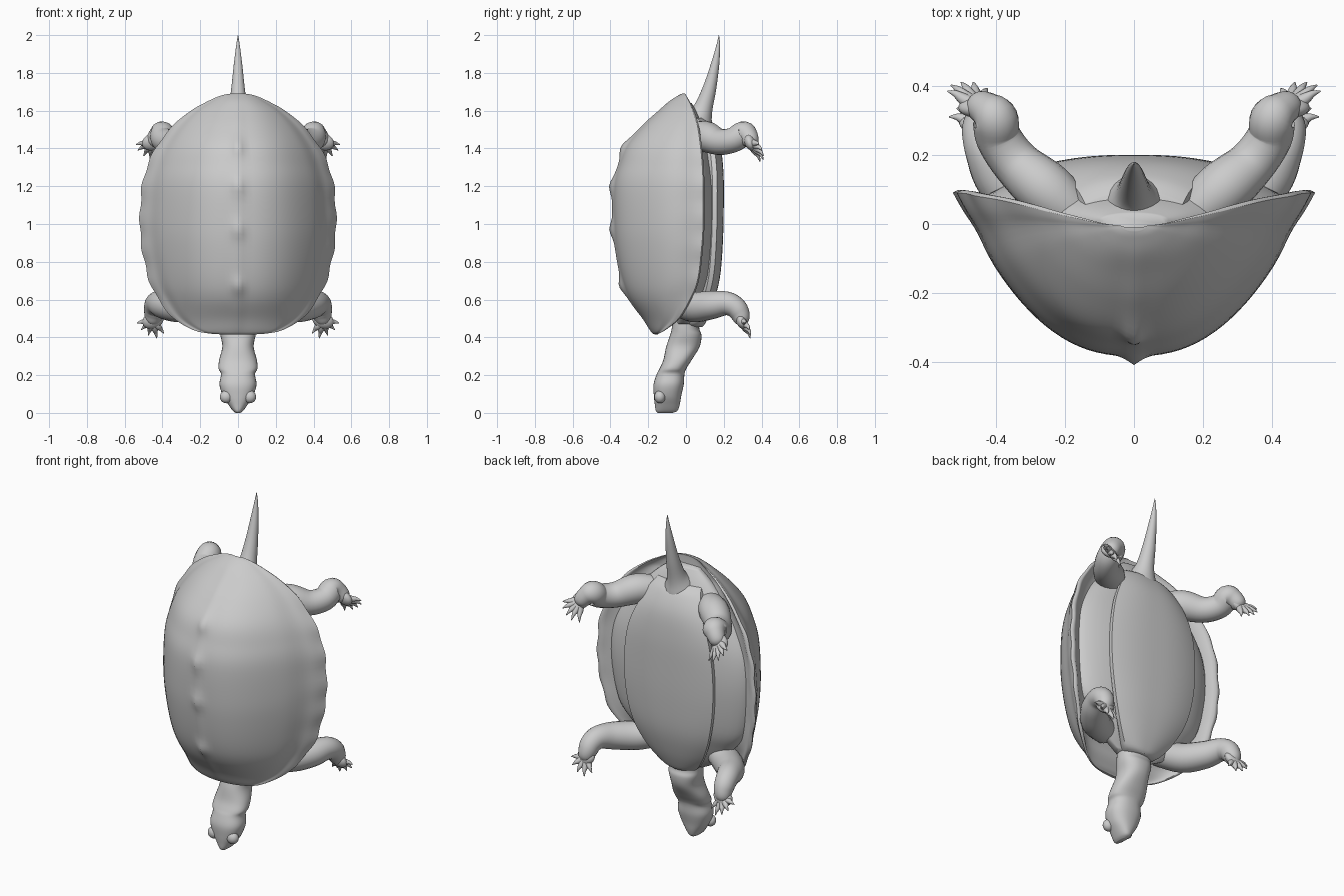
import bpy, bmesh, math
from mathutils import Vector

if "Cube" in bpy.data.objects:
    bpy.data.objects.remove(bpy.data.objects["Cube"])


def spline(rows, n=5):
    """Catmull-Rom through rows of numbers, n steps per span."""
    out = []
    for i in range(len(rows) - 1):
        p0, p1, p2 = rows[max(i - 1, 0)], rows[i], rows[i + 1]
        p3 = rows[min(i + 2, len(rows) - 1)]
        for k in range(n):
            t = k / n
            out.append([0.5 * (2 * b + (c - a) * t + (2 * a - 5 * b + 4 * c - d) * t * t
                               + (3 * b - a - 3 * c + d) * t ** 3)
                        for a, b, c, d in zip(p0, p1, p2, p3)])
    out.append(list(rows[-1]))
    return out


def loft(name, rings, angle=60):
    """Skin closed rings of points and cap both ends."""
    bm = bmesh.new()
    vs = [[bm.verts.new(p) for p in r] for r in rings]
    m = len(vs[0])
    for a, b in zip(vs, vs[1:]):
        for i in range(m):
            j = (i + 1) % m
            bm.faces.new((a[i], a[j], b[j], b[i]))
    bm.faces.new(vs[0])
    bm.faces.new(vs[-1])
    bmesh.ops.recalc_face_normals(bm, faces=bm.faces)
    me = bpy.data.meshes.new(name)
    bm.to_mesh(me)
    bm.free()
    ob = bpy.data.objects.new(name, me)
    bpy.context.collection.objects.link(ob)
    bpy.context.view_layer.objects.active = ob
    ob.select_set(True)
    bpy.ops.object.shade_smooth_by_angle(angle=math.radians(angle))
    ob.select_set(False)
    return ob


def tube(name, rows, sides=20, n=5):
    """Round tube through rows of x, y, z, radius."""
    pts = spline(rows, n)
    pos = [Vector(p[:3]) for p in pts]
    rings, tan, u = [], None, None
    for i, p in enumerate(pts):
        new = (pos[min(i + 1, len(pos) - 1)] - pos[max(i - 1, 0)]).normalized()
        u = new.orthogonal().normalized() if tan is None else tan.rotation_difference(new) @ u
        tan = new
        v = tan.cross(u)
        r = max(p[3], 0.001)
        rings.append([pos[i] + r * (u * math.cos(a) + v * math.sin(a))
                      for a in (2 * math.pi * k / sides for k in range(sides))])
    return loft(name, rings)


def ball(name, loc, scale, rot=(0, 0, 0)):
    bpy.ops.mesh.primitive_uv_sphere_add(segments=24, ring_count=14, location=loc, rotation=rot)
    ob = bpy.context.object
    ob.name = name
    ob.scale = scale
    bpy.ops.object.shade_smooth()
    ob.select_set(False)


# Carapace: z, half width, rim y, dome y
shell_rows = [(.415, .06, -.15, -.16), (.42, .15, -.145, -.175), (.44, .24, -.11, -.19),
              (.50, .34, -.04, -.225), (.60, .42, .02, -.295), (.70, .47, .06, -.335),
              (.85, .505, .08, -.365), (1.0, .52, .09, -.38), (1.2, .508, .09, -.38),
              (1.32, .475, .085, -.35), (1.42, .425, .075, -.31), (1.52, .345, .06, -.225),
              (1.60, .25, .035, -.14), (1.65, .16, .015, -.085), (1.68, .09, .0, -.04),
              (1.69, .04, -.005, -.02)]
rings = []
for z, w, yr, ya in spline(shell_rows, 6):
    depth = yr - ya
    wave = 0.009 * math.sin(z * 38) * min(1, depth * 4)
    knob = sum(math.exp(-((z - k) / .045) ** 2) for k in (.67, .97, 1.2, 1.41))
    ring = []
    for k in range(61):  # dome with a knobbed keel and a slightly flared, wavy rim
        u = math.cos(math.pi * k / 60)
        h = depth * (1 - abs(u) ** 2.4)
        h -= .016 * math.exp(-((abs(u) - .88) / .06) ** 2) * min(1, depth * 3)
        h += (.008 + .02 * knob) * math.exp(-(u * w / .028) ** 2) * min(1, depth * 4)
        ring.append((u * w * (1 + wave * abs(u) ** 14), yr - h, z))
    for k in range(1, 40):  # recessed underside
        u = -math.cos(math.pi * k / 40)
        lip = min(.03, depth * .15) * min(1, (1 - u ** 2) * 12) * abs(u) ** 8
        dip = min(.05, depth * .25) * (1 - abs(u) ** 6)
        ring.append((u * w * (1 + wave * abs(u) ** 14), yr + lip - dip, z))
    rings.append(ring)
loft("carapace", rings)

# Body between the shells: z, half width, belly y
body_rows = [(.47, .12, .02), (.54, .24, .06), (.64, .33, .105), (.76, .42, .14),
             (1.0, .465, .165), (1.2, .45, .16), (1.36, .37, .135), (1.48, .27, .105),
             (1.58, .17, .065), (1.64, .09, .03)]
rings = []
for z, w, y in spline(body_rows):
    ring = []
    for k in range(40):
        a = 2 * math.pi * k / 40
        c, s = math.cos(a), math.sin(a)
        ring.append((w * c, (y - .01) * s ** .85 + .01 if s > 0 else .07 * s + .01, z))
    rings.append(ring)
loft("body", rings)

# Plastron: z, half width, face y
plate_rows = [(.455, .07, .085), (.48, .12, .105), (.58, .19, .145), (.72, .25, .18),
              (.9, .285, .195), (1.1, .29, .20), (1.28, .265, .198), (1.42, .21, .18),
              (1.52, .165, .135), (1.56, .14, .09)]
rings = []
for z, w, y in spline(plate_rows):
    face = [(w * u, y - .035 * abs(u) ** 2.5, z) for u in (i / 12 for i in range(-12, 13))]
    back = [(w * .99, y - .06, z), (w * .8, y - .10, z), (-w * .8, y - .10, z), (-w * .99, y - .06, z)]
    rings.append(face + back)
loft("plastron", rings, 40)

# Neck and head: z, half width, y low, y high
head_rows = [(.66, .11, -.08, .09), (.52, .10, -.07, .08), (.45, .097, -.075, .07),
             (.41, .093, -.085, .082), (.35, .083, -.105, .072), (.28, .10, -.12, .03),
             (.235, .103, -.14, .002), (.205, .09, -.155, -.008), (.15, .098, -.172, -.012),
             (.09, .08, -.17, -.025), (.045, .052, -.165, -.033), (.012, .028, -.16, -.045),
             (0, .012, -.15, -.07)]
rings = []
for z, w, lo, hi in spline(head_rows):
    ring = []
    for k in range(32):
        c, s = math.cos(2 * math.pi * k / 32), math.sin(2 * math.pi * k / 32)
        c, s = math.copysign(abs(c) ** .85, c), math.copysign(abs(s) ** .85, s)
        ring.append((w * c, (lo + hi) / 2 + (hi - lo) / 2 * s, z))
    rings.append(ring)
loft("head_and_neck", rings)

# Tail
tube("tail", [(0, .03, 1.45, .10), (0, .06, 1.54, .085), (0, .09, 1.61, .052),
              (0, .125, 1.72, .036), (0, .155, 1.85, .022), (0, .171, 1.95, .009),
              (0, .174, 2.0, .001)])

# Limbs: path with radius, palm centre, claw tips
limbs = {
    "front": ([(.18, -.03, .58, .07), (.30, .04, .56, .08), (.385, .13, .57, .075),
               (.425, .21, .58, .064), (.44, .26, .56, .058), (.445, .285, .525, .052),
               (.452, .298, .485, .038), (.456, .305, .46, .008)],
              (.45, .295, .49),
              [(.535, .31, .475), (.512, .335, .44), (.475, .342, .41), (.43, .34, .395),
               (.392, .322, .42)]),
    "hind": ([(.14, .0, 1.46, .06), (.25, .095, 1.465, .082), (.34, .175, 1.435, .07),
              (.392, .25, 1.445, .066), (.402, .305, 1.478, .066), (.425, .33, 1.465, .052),
              (.452, .345, 1.43, .04), (.465, .35, 1.41, .008)],
             (.452, .34, 1.435),
             [(.54, .385, 1.42), (.53, .402, 1.39), (.50, .41, 1.36), (.465, .41, 1.34),
              (.425, .392, 1.33)]),
}
for side, s in (("right", 1), ("left", -1)):
    ball("eye_" + side, (s * .062, -.138, .085), (.034, .03, .034))
    for part, (path, palm, tips) in limbs.items():
        name = part + "_limb_" + side
        tube(name, [(s * x, y, z, r) for x, y, z, r in path])
        ball(name + "_palm", (s * palm[0], palm[1], palm[2]), (.058, .03, .045), (.35, s * .35, 0))
        for i, tip in enumerate(tips):
            a, b = Vector(palm), Vector(tip)
            m1, m2 = a.lerp(b, .45), a.lerp(b, .72) + Vector((0, .004, .003))
            tube(f"{name}_claw_{i + 1}",
                 [(s * p.x, p.y, p.z, r) for p, r in ((a, .022), (m1, .018), (m2, .0105), (b, .002))], 10, 4)
